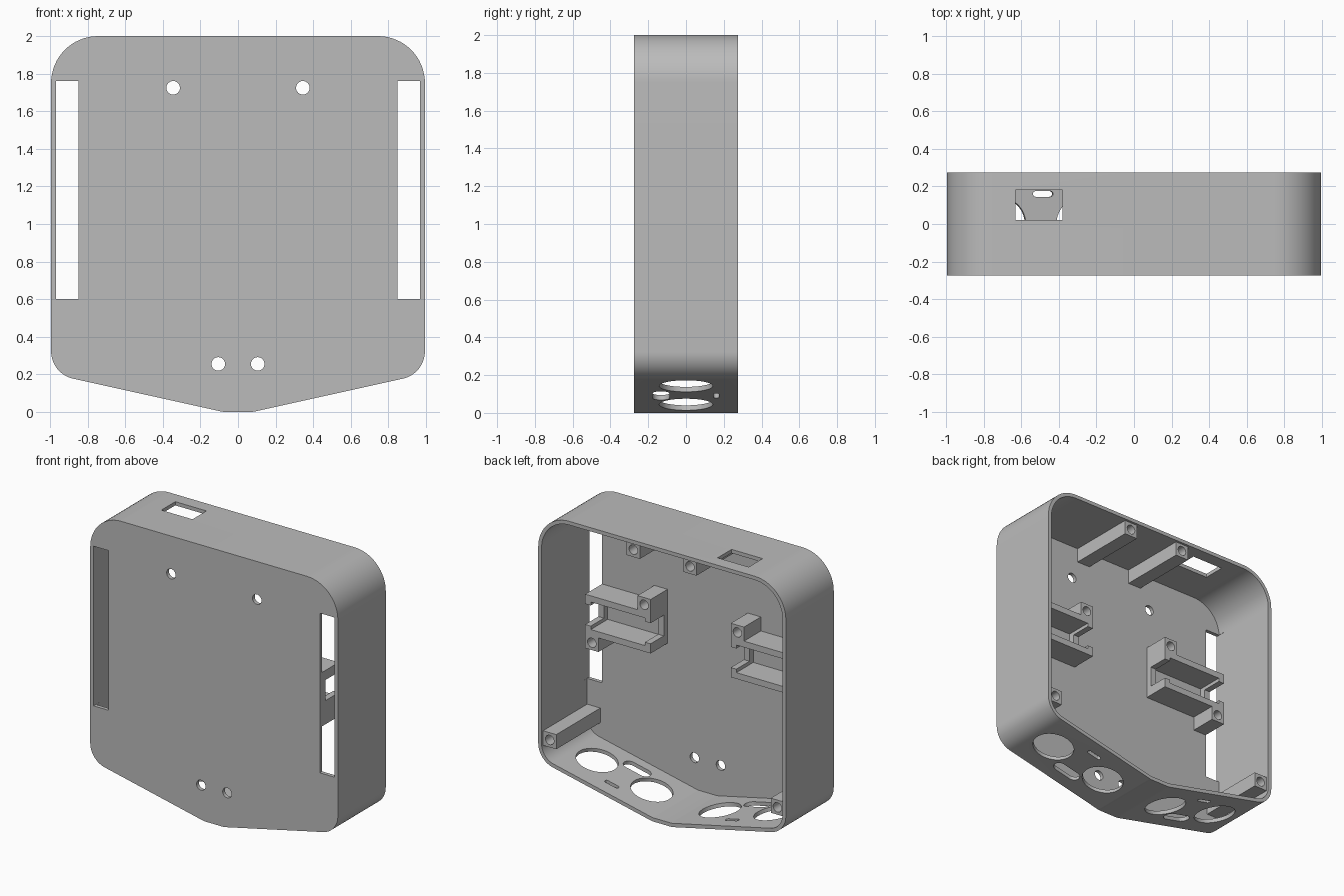
import bpy, bmesh, math
from mathutils import Vector, Matrix

if "Cube" in bpy.data.objects:
    bpy.data.objects.remove(bpy.data.objects["Cube"])

grey = bpy.data.materials.new("light grey plastic")
grey.use_nodes = True
grey.diffuse_color = (0.5, 0.5, 0.5, 1)
grey.node_tree.nodes["Principled BSDF"].inputs["Base Color"].default_value = (0.5, 0.5, 0.5, 1)

BACK, FRONT, FLOOR, BOSS_END, BRACKET_END = 0.275, -0.275, -0.248, 0.258, -0.054
WALL = 0.027
HALF = 0.995
TILT = math.atan2(0.203, HALF - 0.08)


def rounded(corners, steps=16):
    """Outline from (x, z, fillet radius) corners."""
    out = []
    for i, (x, z, r) in enumerate(corners):
        p = Vector((x, z))
        if r <= 0:
            out.append(p)
            continue
        a = (Vector(corners[i - 1][:2]) - p).normalized()
        b = (Vector(corners[(i + 1) % len(corners)][:2]) - p).normalized()
        half = a.angle(b) / 2
        centre = p + (a + b).normalized() * r / math.sin(half)
        start = p + a * r / math.tan(half) - centre
        end = p + b * r / math.tan(half) - centre
        sweep = start.angle_signed(end)
        for k in range(steps + 1):
            out.append(centre + Matrix.Rotation(-sweep * k / steps, 2) @ start)
    return out


def prism(name, pts, y0, y1, matrix=None):
    """Extrude an x-z outline along y."""
    bm = bmesh.new()
    face = bm.faces.new([bm.verts.new((p[0], y0, p[1])) for p in pts])
    ext = bmesh.ops.extrude_face_region(bm, geom=[face])
    moved = [v for v in ext["geom"] if isinstance(v, bmesh.types.BMVert)]
    bmesh.ops.translate(bm, verts=moved, vec=(0, y1 - y0, 0))
    bmesh.ops.recalc_face_normals(bm, faces=bm.faces)
    if matrix:
        bm.transform(matrix)
    mesh = bpy.data.meshes.new(name)
    bm.to_mesh(mesh)
    bm.free()
    mesh.materials.append(grey)
    ob = bpy.data.objects.new(name, mesh)
    bpy.context.collection.objects.link(ob)
    return ob


def box(name, x0, x1, y0, y1, z0, z1):
    return prism(name, [(x0, z0), (x1, z0), (x1, z1), (x0, z1)], y0, y1)


def circle(x, z, r, n=40):
    return [(x + r * math.cos(2 * math.pi * i / n), z + r * math.sin(2 * math.pi * i / n)) for i in range(n)]


def combine(ob, others, operation):
    """Apply booleans and discard the helper objects."""
    for other in others:
        other.hide_render = True
        mod = ob.modifiers.new("boolean", "BOOLEAN")
        mod.operation, mod.solver, mod.object = operation, "EXACT", other
        bpy.context.view_layer.objects.active = ob
        bpy.ops.object.modifier_apply(modifier=mod.name)
        bpy.data.objects.remove(other)


def case_outline(inset):
    w, slope = HALF - inset, math.tan(TILT)
    flat = 0.08 - inset * math.tan(TILT / 2)
    low = inset + slope * (w - flat)
    right = [(flat, inset, 0.1), (w, low, 0.15 - inset), (w, 2 - inset, 0.25 - inset)]
    left = [(-x, z, r) for x, z, r in reversed(right)]
    return rounded(right + left)


# Case shell, open at the back
case = prism("case_shell", case_outline(0), FRONT, BACK)
cuts = [prism("cavity", case_outline(WALL), FLOOR, BACK + 0.1)]

# Window in the top wall
cuts.append(box("top_window", -0.63, -0.38, 0.02, 0.18, 1.9, 2.1))

for s in (-1, 1):
    # Long side slots and screw holes in the front plate
    xs = sorted((s * 0.85, s * (HALF - WALL + 0.001)))
    cuts.append(box("side_slot", xs[0], xs[1], -0.4, -0.2, 0.6, 1.76))
    for x, z in ((0.345, 1.725), (0.105, 0.255)):
        cuts.append(prism("screw_hole", circle(s * x, z, 0.036), -0.4, -0.2))

    # Round ports and rounded slots through the sloping bottom
    def bottom_cut(outline, x, y):
        z = (x - 0.08) * math.tan(TILT)
        m = (Matrix.Translation((s * x, y, z)) @ Matrix.Rotation(-s * TILT, 4, "Y")
             @ Matrix.Rotation(math.pi / 2, 4, "X"))
        cuts.append(prism("bottom_port", outline, -0.06, 0.06, m))

    def slot(length, width):
        a, b, r = length / 2, width / 2, width * 0.499
        return rounded([(-a, -b, r), (a, -b, r), (a, b, r), (-a, b, r)], 10)

    for x in (0.28, 0.72):
        bottom_cut(circle(0, 0, 0.142, 56), x, 0)
    bottom_cut(slot(0.11, 0.03), 0.49, 0.16)
    bottom_cut(slot(0.21, 0.09), 0.49, -0.132)
combine(case, cuts, "DIFFERENCE")

# Lid screw bosses running the full depth
B = 0.053
solids = [case]
for name, x, z, x0, x1, z0, z1 in (
        ("top_boss_left", 0.243, 1.922, 0.243 - B, 0.243 + B, 1.922 - B, 1.985),
        ("top_boss_right", -0.212, 1.922, -0.212 - B, -0.212 + B, 1.922 - B, 1.985),
        ("lower_boss_left", 0.915, 0.36, 0.915 - B, 0.98, 0.36 - B, 0.36 + B),
        ("lower_boss_right", -0.915, 0.36, -0.98, -0.915 + B, 0.36 - B, 0.36 + B)):
    boss = box(name, x0, x1, FLOOR - 0.01, BOSS_END, z0, z1)
    combine(boss, [prism("pilot", circle(x, z, 0.034, 24), BOSS_END - 0.2, BOSS_END + 0.1)], "DIFFERENCE")
    solids.append(boss)

# Component brackets: open frame with notched ends and two diagonal bosses
MID, IN, OUT = 1.173, 0.322, 0.848
for side, s in (("left", 1), ("right", -1)):
    def span(a, b):
        return sorted((s * a, s * b))

    base = FLOOR - 0.01
    bracket = box(side + "_bracket", *span(IN, OUT), base, BRACKET_END, MID - 0.145, MID + 0.145)
    bosses = [(IN + B, MID + 0.194, MID, MID + 0.194 + B),
              (OUT - B, MID - 0.194, MID - 0.194 - B, MID)]
    combine(bracket, [box("boss", *span(x - B, x + B), base, BRACKET_END, z0, z1)
                      for x, z, z0, z1 in bosses], "UNION")
    holes = [box("pocket", *span(IN + 0.045, OUT - 0.045), base - 0.1, 0.1, MID - 0.1, MID + 0.1),
             box("notch", *span(IN - 0.1, OUT + 0.1), -0.205, 0.1, MID - 0.075, MID + 0.075)]
    holes += [prism("pilot", circle(s * x, z, 0.034, 24), -0.2, 0.1) for x, z, _, _ in bosses]
    combine(bracket, holes, "DIFFERENCE")
    solids.append(bracket)

# Smooth fillets and round holes, crisp edges elsewhere
bpy.ops.object.select_all(action="DESELECT")
for ob in solids:
    ob.select_set(True)
bpy.context.view_layer.objects.active = case
bpy.ops.object.shade_smooth_by_angle(angle=math.radians(25))
